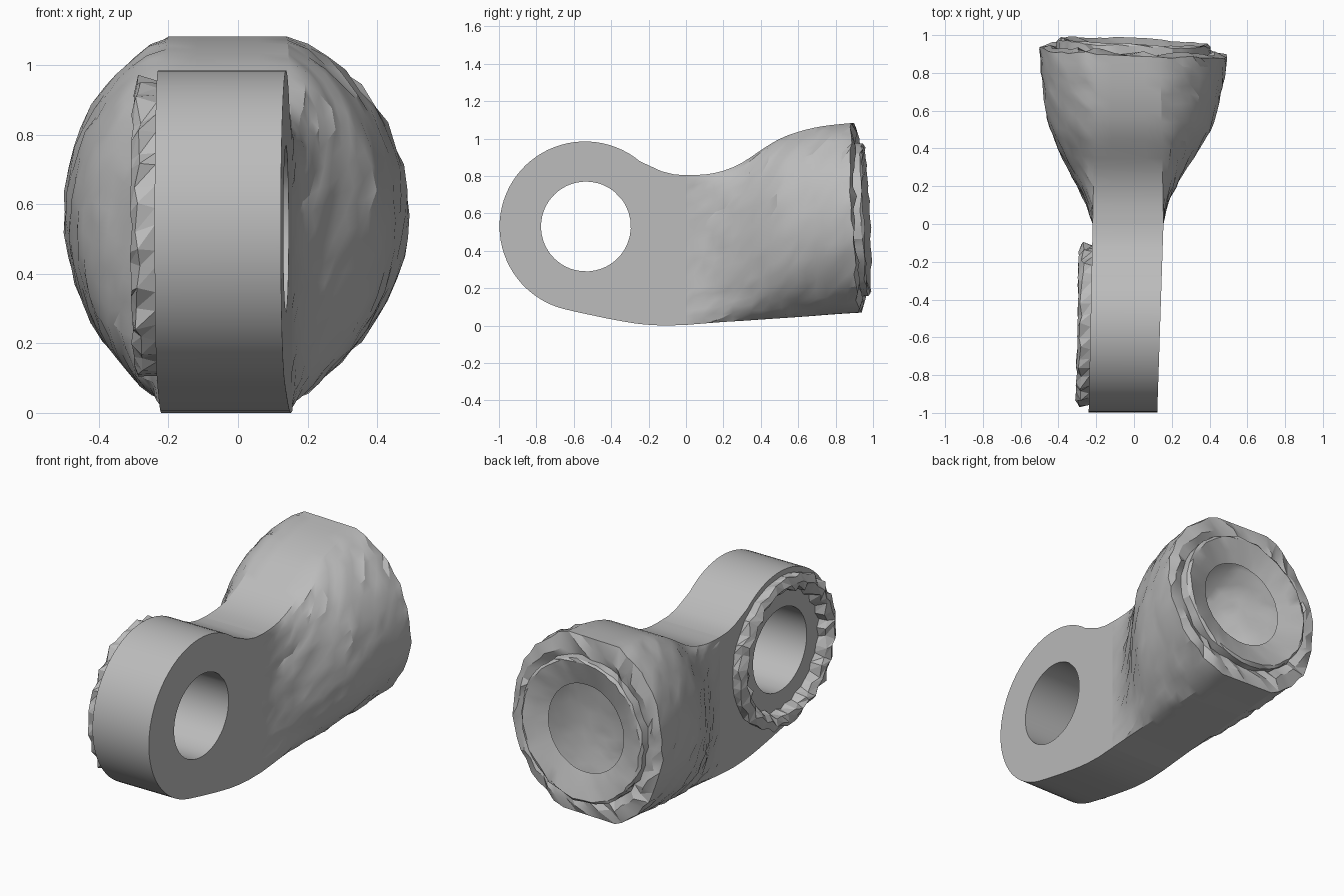
import bpy, bmesh, math, random

if "Cube" in bpy.data.objects:
    bpy.data.objects.remove(bpy.data.objects["Cube"])

random.seed(4)
CY, CZ = -0.535, 0.53            # eye centre (y, z)

metal = bpy.data.materials.new("plain grey")
metal.diffuse_color = (0.5, 0.5, 0.5, 1)
metal.use_nodes = True
metal.node_tree.nodes["Principled BSDF"].inputs["Base Color"].default_value = metal.diffuse_color


def jit(a):
    return random.uniform(-a, a)


def finish(name, bm, angle=None):
    bmesh.ops.recalc_face_normals(bm, faces=bm.faces)
    mesh = bpy.data.meshes.new(name)
    bm.to_mesh(mesh)
    bm.free()
    mesh.materials.append(metal)
    ob = bpy.data.objects.new(name, mesh)
    bpy.context.collection.objects.link(ob)
    if angle:
        bpy.ops.object.select_all(action='DESELECT')
        ob.select_set(True)
        bpy.context.view_layer.objects.active = ob
        bpy.ops.object.shade_smooth_by_angle(angle=math.radians(angle))
    return ob


def bridge(bm, a, b, tris=False, start=0):
    n = len(a)
    for i in range(start, n):
        j = (i + 1) % n
        if tris:
            bm.faces.new((a[i], a[j], b[j]))
            bm.faces.new((a[i], b[j], b[i]))
        else:
            bm.faces.new((a[i], a[j], b[j], b[i]))


# Eye plate: side outline with a round hole, slightly tapered across
outline = [(0.0, 0.004 + 0.801 * i / 8) for i in range(9)] + [(-0.06, 0.808), (-0.13, 0.825)]
for i in range(45):
    a = math.radians(50 + 205 * i / 44)
    outline.append((-0.54 + 0.457 * math.cos(a), CZ + 0.455 * math.sin(a)))
outline += [(-0.58, 0.072), (-0.5, 0.055), (-0.43, 0.04), (-0.35, 0.025),
            (-0.28, 0.013), (-0.22, 0.006), (-0.12, 0.0)]
hole = []
for y, z in outline:
    a = math.atan2(z - CZ, y - CY)
    hole.append((CY + 0.24 * math.cos(a), CZ + 0.24 * math.sin(a)))


def left_x(y):
    return -0.24 + 0.021 * (y + 1)


def right_x(y):
    return 0.123 + 0.033 * (y + 1)


bm = bmesh.new()
lo, ro, li, ri = ([bm.verts.new((fx(y), y, z)) for y, z in pts]
                  for pts, fx in ((outline, left_x), (outline, right_x),
                                  (hole, left_x), (hole, right_x)))
bridge(bm, lo, ro, start=8)      # the end towards the socket stays open
bridge(bm, li, ri)
bridge(bm, lo, li)
bridge(bm, ro, ri)
finish("eye_plate", bm, 30)

# Jagged collar on the left side of the eye
bm = bmesh.new()
n = 44
rings = []
for r, x, jr, jx in ((0.425, 0.0, 0.004, 0), (0.425, -0.05, 0.012, 0.01),
                     (0.39, -0.07, 0.012, 0.004), (0.355, -0.05, 0.014, 0.015),
                     (0.335, 0.004, 0.008, 0)):
    ring = []
    for i in range(n):
        a = 2 * math.pi * i / n + jit(0.03)
        rr = r + jit(jr) + (0.008 if i % 2 else -0.008) * (jr > 0.005)
        y, z = CY + rr * math.cos(a), CZ + rr * math.sin(a)
        ring.append(bm.verts.new((left_x(y) + x + jit(jx), y, z)))
    rings.append(ring)
for a, b in zip(rings, rings[1:]):
    bridge(bm, a, b, True)
finish("jagged_collar", bm)

# Flared hollow socket: rows of y, bottom z, top z, left x, right x
rows = [(0.0, 0.004, 0.805, -0.219, 0.156), (0.1, 0.012, 0.808, -0.25, 0.175),
        (0.2, 0.02, 0.828, -0.30, 0.22), (0.3, 0.026, 0.87, -0.355, 0.28),
        (0.4, 0.033, 0.935, -0.405, 0.35), (0.5, 0.04, 0.995, -0.445, 0.405),
        (0.6, 0.047, 1.033, -0.468, 0.437), (0.7, 0.055, 1.058, -0.483, 0.46),
        (0.8, 0.063, 1.073, -0.495, 0.48), (0.91, 0.07, 1.083, -0.503, 0.494)]
# Smooth in-between rows
dense = []
for k in range(len(rows) - 1):
    p0, p1, p2, p3 = (rows[max(0, min(len(rows) - 1, k + d))] for d in (-1, 0, 1, 2))
    dense += [p1, tuple((9 * (b + c) - a - d) / 16 for a, b, c, d in zip(p0, p1, p2, p3))]
dense.append(rows[-1])
A0 = math.radians(70)
EZ = 0.575                       # socket end centre height
STEPS = 20


def section(row, bump):
    """Flat strips on top and bottom, round bulges on both sides."""
    y, zb, zt, xl, xr = row
    t = y / 0.91
    xa, xb = -0.219 + 0.019 * t, 0.156 - 0.016 * t
    zc, h = (zb + zt) / 2, (zt - zb) / 2
    pts = []
    for side, x0, x1 in ((1, xb, xr), (-1, xa, xl)):
        for i in range(STEPS + 1):
            a = side * (-A0 + 2 * A0 * i / STEPS)
            k = max(0, (math.cos(a) - math.cos(A0)) / (1 - math.cos(A0))) ** (0.8 + 0.2 * t)
            b = bump if 0 < i < STEPS else 0
            pts.append((x0 + (x1 - x0) * k + jit(b), y + jit(b) * 2,
                        zc + h * math.sin(a) / math.sin(A0) + jit(b) * 2))
        ex = xa if side > 0 else xb          # flat strip to the other side
        for s in (0.25, 0.5, 0.75):
            pts.append((x0 + (ex - x0) * s, y, zc + side * h))
    return pts


def tilt(p):
    x, y, z = p
    t = max(0, min(1, y / 0.91))
    return (x, y + t * t * (-0.04 * (z - EZ) - 0.045 * x), z)


bm = bmesh.new()
loops = []
for k, row in enumerate(dense):
    loops.append(section(row, 0.0 if k == 0 else 0.005))
# Socket end: broken rim, raised lip, dished face and opening into the hollow
angles = [math.atan2(z - EZ, x) for x, y, z in loops[-1]]
for r, y, jr, jy in ((0.455, 0.925, 0.012, 0.014), (0.405, 0.91, 0.01, 0.008),
                     (0.405, 0.957, 0.006, 0.008), (0.39, 0.966, 0.006, 0.006),
                     (0.32, 0.945, 0, 0.002), (0.25, 0.92, 0, 0.002)):
    loop = []
    for a in angles:
        rr = r + jit(jr)
        loop.append((rr * math.cos(a), y + jit(jy), EZ - 0.008 + rr * math.sin(a)))
    loops.append(loop)
vl = [[bm.verts.new(tilt(p)) for p in loop] for loop in loops]
for a, b in zip(vl, vl[1:]):
    bridge(bm, a, b, True)
finish("flared_socket", bm, 25)
